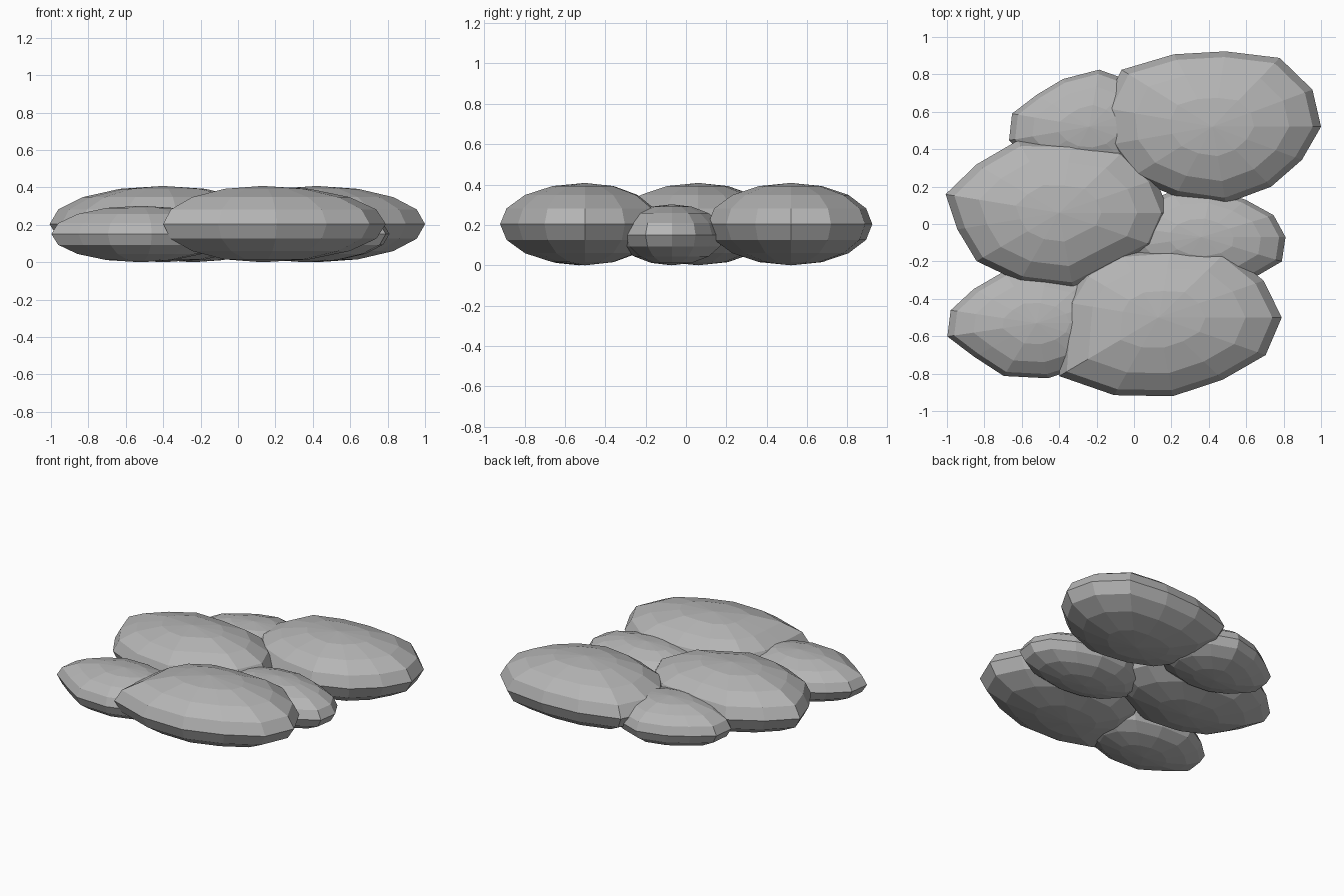
import bpy, bmesh, math

if "Cube" in bpy.data.objects:
    bpy.data.objects.remove(bpy.data.objects["Cube"])

grey = bpy.data.materials.new("stone grey")
grey.diffuse_color = (0.46, 0.46, 0.46, 1)
grey.use_nodes = True
grey.node_tree.nodes["Principled BSDF"].inputs["Base Color"].default_value = grey.diffuse_color

SEGMENTS, RINGS = 13, 8


def pebble(name, x, y, rx, ry, rz, radii):
    """Flattened low-poly sphere with an uneven outline, resting on z = 0."""
    bm = bmesh.new()
    rings = []
    for r in range(1, RINGS):
        lat = math.pi * (r / RINGS - 0.5)
        ring = []
        for s, k in enumerate(radii):
            a = 2 * math.pi * s / SEGMENTS
            ring.append(bm.verts.new((rx * k * math.cos(a) * math.cos(lat),
                                      ry * k * math.sin(a) * math.cos(lat),
                                      rz * math.sin(lat))))
        rings.append(ring)
    bottom = bm.verts.new((0, 0, -rz))
    top = bm.verts.new((0, 0, rz))
    for s in range(SEGMENTS):
        n = (s + 1) % SEGMENTS
        bm.faces.new((bottom, rings[0][n], rings[0][s]))
        bm.faces.new((top, rings[-1][s], rings[-1][n]))
        for lo, hi in zip(rings, rings[1:]):
            bm.faces.new((lo[s], lo[n], hi[n], hi[s]))
    mesh = bpy.data.meshes.new(name)
    bm.to_mesh(mesh)
    bm.free()
    mesh.materials.append(grey)
    obj = bpy.data.objects.new(name, mesh)
    obj.location = (x, y, rz)
    bpy.context.collection.objects.link(obj)


# Three large stones; radii run counter-clockwise from +x
pebble("large_stone_back", 0.42, 0.52, 0.58, 0.41, 0.204,
       [1.0, 1.04, 1.09, 0.99, 1.01, 1.12, 1.04, 1.0, 1.0, 0.97, 1.01, 0.95, 0.93])
pebble("large_stone_middle", -0.40, 0.06, 0.59, 0.39, 0.204,
       [1.0, 0.99, 1.05, 0.98, 1.06, 1.0, 1.06, 0.95, 1.0, 1.01, 1.04, 0.89, 0.98])
pebble("large_stone_front", 0.13, -0.50, 0.60, 0.40, 0.204,
       [1.1, 1.06, 1.08, 0.93, 0.94, 0.9, 0.85, 0.88, 1.18, 1.11, 1.06, 1.01, 1.08])

# Three small stones filling the gaps
pebble("small_stone_back", -0.24, 0.52, 0.42, 0.29, 0.151,
       [1.0, 1.0, 1.0, 1.06, 0.94, 0.89, 1.01, 1.05, 1.0, 1.0, 1.0, 1.0, 1.0])
pebble("small_stone_right", 0.36, -0.07, 0.45, 0.26, 0.151,
       [1.0, 0.97, 0.93, 1.0, 1.0, 1.0, 1.0, 1.0, 1.0, 1.0, 1.03, 1.05, 1.08])
pebble("small_stone_front", -0.52, -0.53, 0.46, 0.28, 0.151,
       [1.0, 1.0, 1.0, 1.0, 1.06, 0.98, 1.03, 1.07, 0.97, 1.08, 1.06, 1.0, 1.0])
